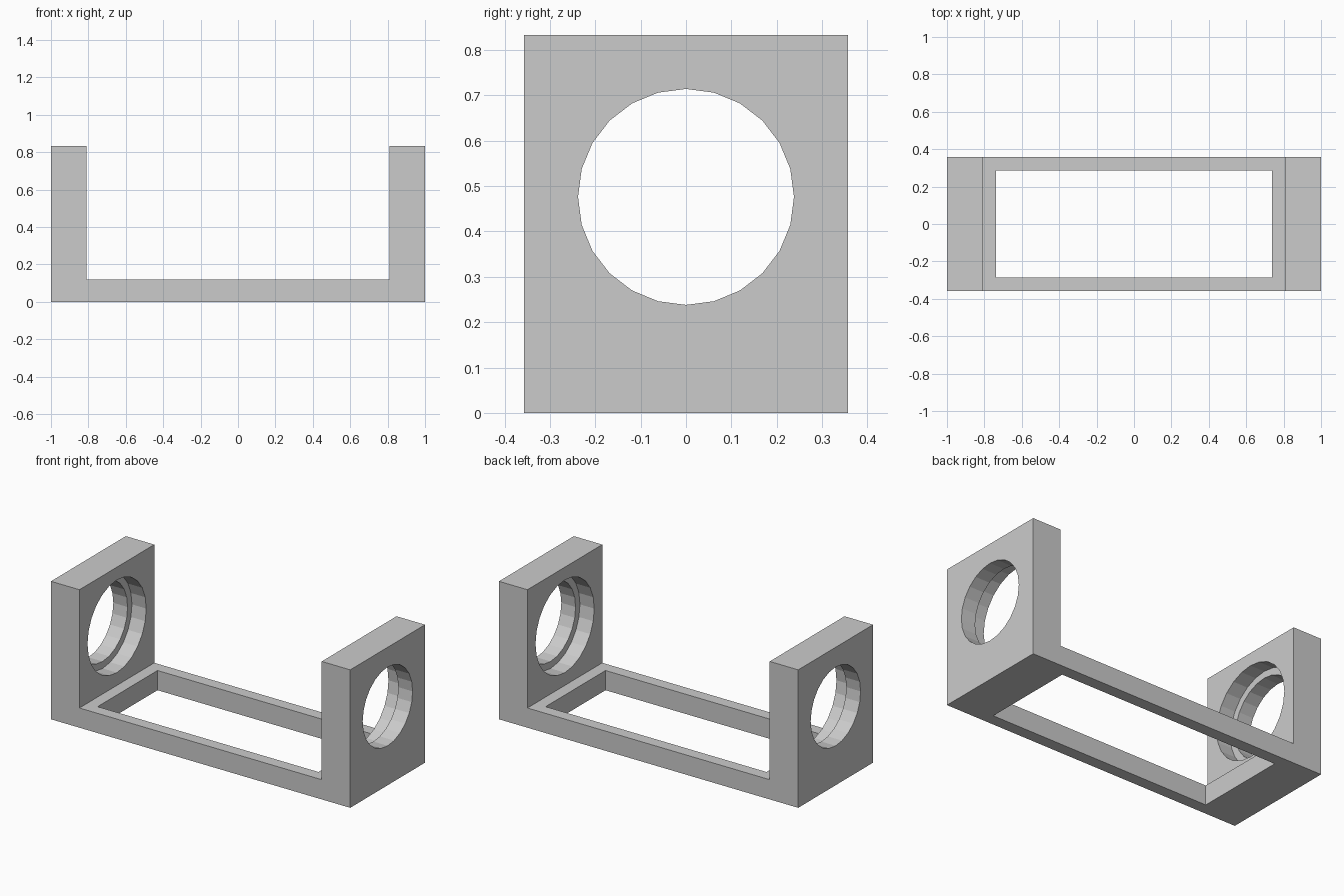
import bpy, bmesh
from math import radians

cube = bpy.data.objects.get("Cube")
if cube:
    bpy.data.objects.remove(cube, do_unlink=True)

U = 2 / 42                       # design unit: the bracket is 42 units long
HALF_L, HALF_W, HEIGHT = 21 * U, 7.5 * U, 17.5 * U
FLOOR, POST = 2.5 * U, 4 * U     # floor and end plate thickness
BORE_Z, BORE_R = 10 * U, 5 * U
SEAT_R, SEAT_DEPTH = 0.28, 2 * U

grey = bpy.data.materials.new("plain grey")
grey.use_nodes = True
grey.diffuse_color = (0.6, 0.6, 0.6, 1)
grey.node_tree.nodes["Principled BSDF"].inputs["Base Color"].default_value = (0.6, 0.6, 0.6, 1)


def cut(target, cutter):
    """Subtract the cutter from the target, then discard it."""
    cutter.hide_render = True
    mod = target.modifiers.new("cut", 'BOOLEAN')
    mod.operation, mod.solver, mod.object = 'DIFFERENCE', 'EXACT', cutter
    bpy.ops.object.select_all(action='DESELECT')
    bpy.context.view_layer.objects.active = target
    target.select_set(True)
    bpy.ops.object.modifier_apply(modifier=mod.name)
    bpy.data.objects.remove(cutter, do_unlink=True)


def cross_cylinder(radius, length):
    """24-sided cylinder along x at the bore height."""
    bpy.ops.mesh.primitive_cylinder_add(vertices=24, radius=radius, depth=length,
                                        location=(0, 0, BORE_Z), rotation=(0, radians(90), 0))
    return bpy.context.object


# U-shaped body, extruded from its front profile
inner = HALF_L - POST
right_half = [(HALF_L, 0), (HALF_L, HEIGHT), (inner, HEIGHT), (inner, FLOOR)]
profile = right_half + [(-x, z) for x, z in reversed(right_half)]
bm = bmesh.new()
face = bm.faces.new([bm.verts.new((x, -HALF_W, z)) for x, z in profile])
extruded = bmesh.ops.extrude_face_region(bm, geom=[face])
bmesh.ops.translate(bm, vec=(0, 2 * HALF_W, 0),
                    verts=[v for v in extruded["geom"] if isinstance(v, bmesh.types.BMVert)])
bmesh.ops.recalc_face_normals(bm, faces=bm.faces)
mesh = bpy.data.meshes.new("bracket")
bm.to_mesh(mesh)
bm.free()
bracket = bpy.data.objects.new("bracket", mesh)
bpy.context.collection.objects.link(bracket)
mesh.materials.append(grey)

# Rectangular window through the floor
bpy.ops.mesh.primitive_cube_add(size=1, location=(0, 0, FLOOR / 2))
window = bpy.context.object
window.scale = (31 * U, 12 * U, FLOOR * 3)
cut(bracket, window)

# Through bore in both end plates, with a wider seat from the inner sides
cut(bracket, cross_cylinder(BORE_R, HALF_L * 3))
cut(bracket, cross_cylinder(SEAT_R, 2 * (inner + SEAT_DEPTH)))
